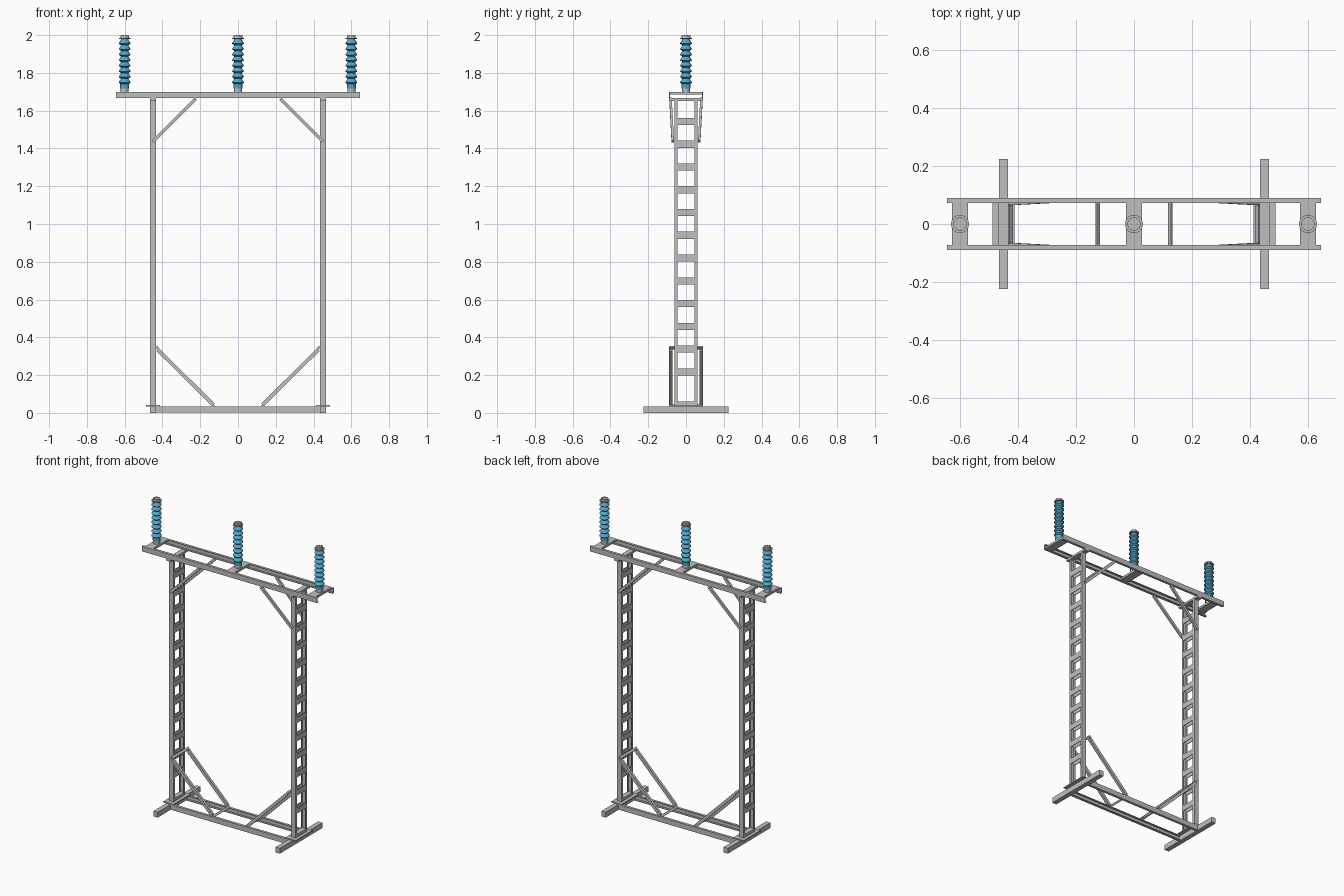
import bpy, bmesh, math
from mathutils import Vector

if "Cube" in bpy.data.objects:
    bpy.data.objects.remove(bpy.data.objects["Cube"], do_unlink=True)


def material(name, rgb):
    m = bpy.data.materials.new(name)
    m.use_nodes = True
    m.diffuse_color = (*rgb, 1)
    m.node_tree.nodes["Principled BSDF"].inputs["Base Color"].default_value = (*rgb, 1)
    return m


steel = material("galvanised_steel", (0.52, 0.52, 0.52))
glaze = material("blue_glaze", (0.09, 0.39, 0.62))


def finish(name, bm, mat):
    bmesh.ops.recalc_face_normals(bm, faces=bm.faces)
    mesh = bpy.data.meshes.new(name)
    bm.to_mesh(mesh)
    bm.free()
    mesh.materials.append(mat)
    obj = bpy.data.objects.new(name, mesh)
    bpy.context.collection.objects.link(obj)
    return obj


def extrude(name, profile, start, end, side):
    """Sweep a profile (side, other) in a straight line from start to end."""
    start, end, side = Vector(start), Vector(end), Vector(side)
    axis = (end - start).normalized()
    side = (side - axis * side.dot(axis)).normalized()
    other = axis.cross(side)
    bm = bmesh.new()
    rings = [[bm.verts.new(p + side * u + other * v) for u, v in profile]
             for p in (start, end)]
    n = len(profile)
    for i in range(n):
        j = (i + 1) % n
        bm.faces.new((rings[0][i], rings[0][j], rings[1][j], rings[1][i]))
    for ring in rings:
        bm.faces.new(ring)
    return finish(name, bm, steel)


def bar(name, start, end, side, a, b):
    a, b = a / 2, b / 2
    return extrude(name, [(-a, -b), (a, -b), (a, b), (-a, b)], start, end, side)


def channel(name, start, end, side, depth, width, t=0.004):
    """C section with its web at the origin and flanges along side."""
    w = width / 2
    prof = [(0, -w), (depth, -w), (depth, t - w), (t, t - w),
            (t, w - t), (depth, w - t), (depth, w), (0, w)]
    return extrude(name, prof, start, end, side)


def box(name, x, y, z):
    return bar(name, (sum(x) / 2, sum(y) / 2, z[0]), (sum(x) / 2, sum(y) / 2, z[1]),
               (1, 0, 0), x[1] - x[0], y[1] - y[0])


# Long rails, columns and braces, mirrored front to back
for face, s in (("front", -1), ("back", 1)):
    inward = (0, -s, 0)
    y = s * 0.09
    channel(f"{face}_top_rail", (-0.645, y, 1.683), (0.645, y, 1.683), inward, 0.017, 0.034)
    channel(f"{face}_bottom_rail", (-0.465, y, 0.018), (0.465, y, 0.018), inward, 0.017, 0.034)
    for side, d in (("left", 1), ("right", -1)):
        x = d * 0.45
        channel(f"{face}_{side}_column", (x, s * 0.06, 0.04), (x, s * 0.06, 1.665),
                inward, 0.015, 0.034)
        bar(f"{face}_{side}_upper_brace", (d * 0.45, s * 0.07, 1.437),
            (d * 0.225, s * 0.082, 1.662), (0, 1, 0), 0.013, 0.018)
        bar(f"{face}_{side}_lower_brace", (d * 0.425, s * 0.081, 0.335),
            (d * 0.13, s * 0.081, 0.042), (0, 1, 0), 0.017, 0.02)

# Feet, plates and ladder rungs of each column
for side, d in (("left", 1), ("right", -1)):
    c = d * 0.45
    box(f"{side}_foot", (c - 0.016, c + 0.016), (-0.225, 0.225), (0, 0.035))
    box(f"{side}_base_plate", (c - 0.038, c + 0.038), (-0.09, 0.09), (0.035, 0.042))
    box(f"{side}_base_clip", (c - 0.017, c + 0.017), (-0.06, 0.06), (0.042, 0.06))
    box(f"{side}_column_cap", (c - 0.017, c + 0.017), (-0.09, 0.09), (1.652, 1.666))
    bar(f"{side}_brace_top_tie", (d * 0.428, -0.09, 0.345), (d * 0.428, 0.09, 0.345),
        (1, 0, d), 0.016, 0.012)
    bar(f"{side}_brace_bottom_tie", (d * 0.125, -0.09, 0.036), (d * 0.125, 0.09, 0.036),
        (1, 0, d), 0.014, 0.008)
    for i in range(12):
        z = 0.217 + i * 0.1205
        for k, e in (("outer", 1), ("inner", -1)):
            rx = c + d * e * 0.014
            box(f"{side}_{k}_rung_{i + 1}", (rx - 0.002, rx + 0.002),
                (-0.056, 0.056), (z - 0.019, z + 0.019))


def lathe(name, profile, x, mat, segments=20):
    bm = bmesh.new()
    verts = [bm.verts.new((r, 0, z)) for r, z in profile]
    edges = [bm.edges.new(p) for p in zip(verts, verts[1:])]
    bmesh.ops.spin(bm, geom=verts + edges, cent=(0, 0, 0), axis=(0, 0, 1),
                   angle=math.tau, steps=segments)
    bmesh.ops.remove_doubles(bm, verts=bm.verts, dist=0.0001)
    obj = finish(name, bm, mat)
    obj.location.x = x
    bpy.ops.object.select_all(action='DESELECT')
    obj.select_set(True)
    bpy.context.view_layer.objects.active = obj
    bpy.ops.object.shade_smooth_by_angle(angle=math.radians(30))


# Ribbed insulator: a glazed core with a stack of flared sheds
sheds, bottom, pitch = 8, 1.74, 0.0295
core = [(0, 1.718), (0.024, 1.718), (0.024, bottom)]
for i in range(sheds):
    z = bottom + i * pitch
    core += [(0.02, z), (0.031, z + 0.008), (0.031, z + 0.011), (0.02, z + pitch - 0.002)]
core += [(0.02, 1.98), (0, 1.98)]
base = [(0, 1.7), (0.021, 1.7), (0.021, 1.719), (0, 1.719)]
cap = [(0, 1.979), (0.031, 1.979), (0.031, 1.985), (0.023, 1.985), (0.023, 1.997), (0, 1.997)]

for label, x in (("left", 0.6), ("middle", 0), ("right", -0.6)):
    box(f"{label}_insulator_support", (x - 0.028, x + 0.028), (-0.086, 0.086), (1.685, 1.7))
    lathe(f"{label}_insulator", core, x, glaze)
    lathe(f"{label}_insulator_base", base, x, steel)
    lathe(f"{label}_insulator_cap", cap, x, steel)
    for i in range(4):
        a = math.tau * (i + 0.5) / 4
        bx, by = x + 0.013 * math.cos(a), 0.013 * math.sin(a)
        box(f"{label}_cap_bolt_{i + 1}", (bx - 0.003, bx + 0.003),
            (by - 0.003, by + 0.003), (1.996, 2.0))
